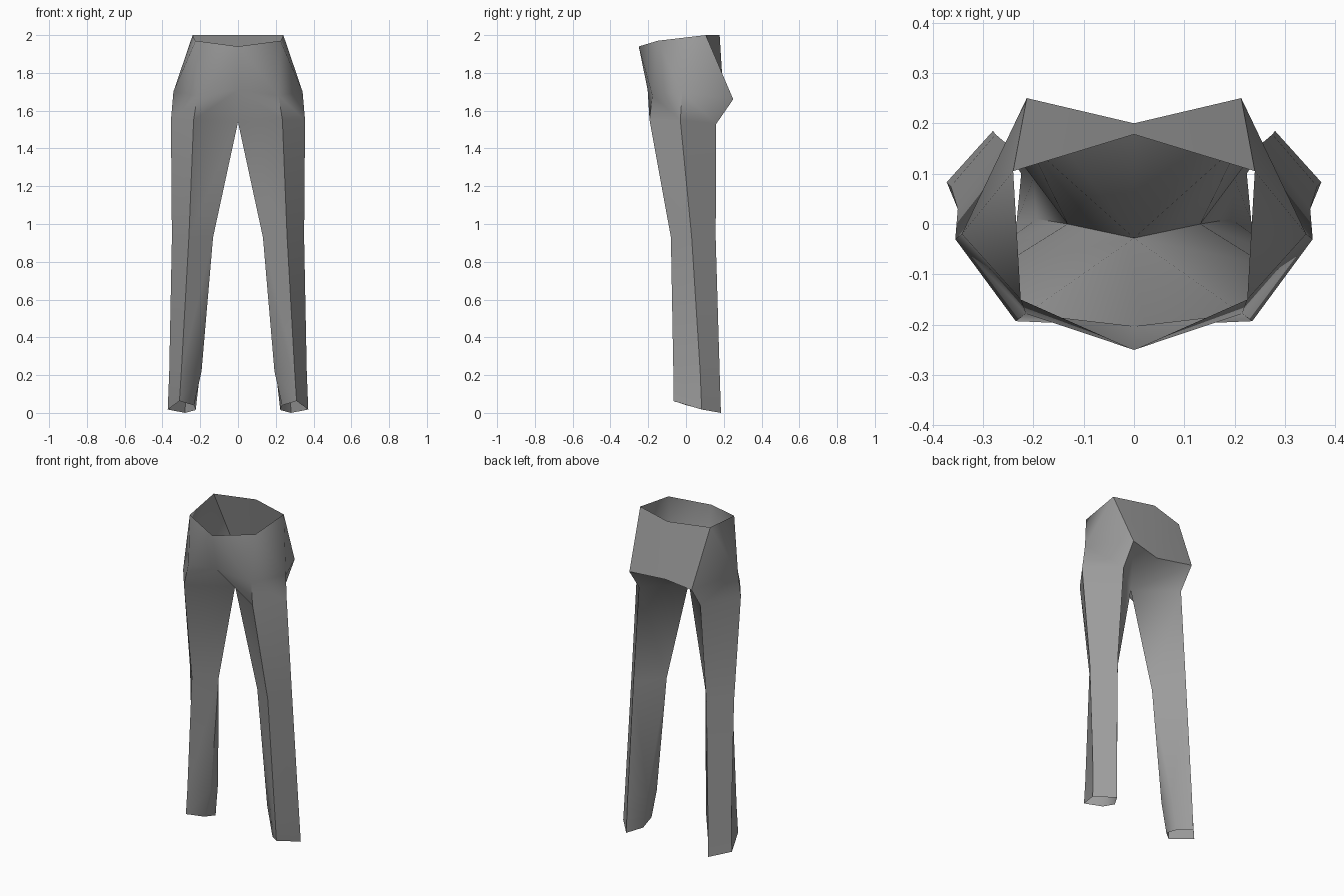
import bpy, bmesh, math

if "Cube" in bpy.data.objects:
    bpy.data.objects.remove(bpy.data.objects["Cube"])

cloth = bpy.data.materials.new("grey cloth")
cloth.diffuse_color = (0.33, 0.33, 0.33, 1)
cloth.use_nodes = True
cloth.node_tree.nodes["Principled BSDF"].inputs["Base Color"].default_value = cloth.diffuse_color

bm = bmesh.new()


def ring(*points):
    return [bm.verts.new(p) for p in points]


def strip(upper, lower, closed=False):
    n = len(upper)
    for i in range(n if closed else n - 1):
        j = (i + 1) % n
        bm.faces.new((upper[i], lower[i], lower[j], upper[j]))


# Right half of the pelvis: waist opening and hips, front centre to back centre
wfc, wf, wb, wbc = ring((0, -.25, 1.94), (.225, -.15, 1.97), (.24, .105, 2), (0, .178, 2))
hfc, hf, hs, hb, hbc = ring((0, -.203, 1.71), (.215, -.178, 1.68), (.342, -.02, 1.7),
                            (.213, .25, 1.66), (0, .2, 1.65))
for face in ((wfc, hfc, hf, wf), (wf, hf, hs), (wf, hs, wb), (wb, hs, hb), (wb, hb, hbc, wbc)):
    bm.faces.new(face)

# Thigh: front, outer, back, crotch
thigh = ring((.235, -.193, 1.55), (.355, -.03, 1.55), (.21, .16, 1.53), (0, -.028, 1.54))
strip([hfc, hf, hs, hb, hbc], [thigh[3], *thigh])

# Knee
knee = ring((.26, -.08, .93), (.35, .03, .93), (.25, .157, .93), (.132, 0, .93))
strip(thigh, knee, True)

# Ankle and open hem, with a double inner edge
ankle = ring((.3, -.067, .22), (.364, .075, .22), (.275, .178, .22), (.2, .09, .22), (.193, .01, .22))
strip(knee, ankle[:4])
bm.faces.new((knee[3], ankle[3], ankle[4]))
bm.faces.new((knee[3], ankle[4], ankle[0], knee[0]))
hem = ring((.31, -.067, .063), (.372, .083, .018), (.28, .185, 0), (.224, .1, .015), (.233, .005, .04))
strip(ankle, hem, True)

bmesh.ops.recalc_face_normals(bm, faces=bm.faces)
bm.faces.ensure_lookup_table()
if bm.faces[0].normal.y > 0:
    bmesh.ops.reverse_faces(bm, faces=bm.faces)

mesh = bpy.data.meshes.new("trousers")
bm.to_mesh(mesh)
bm.free()
mesh.materials.append(cloth)
trousers = bpy.data.objects.new("trousers", mesh)
bpy.context.collection.objects.link(trousers)

# Left half
mirror = trousers.modifiers.new("left_half", 'MIRROR')
mirror.use_clip = True

bpy.context.view_layer.objects.active = trousers
trousers.select_set(True)
bpy.ops.object.modifier_apply(modifier="left_half")
bpy.ops.object.shade_smooth_by_angle(angle=math.radians(60))
